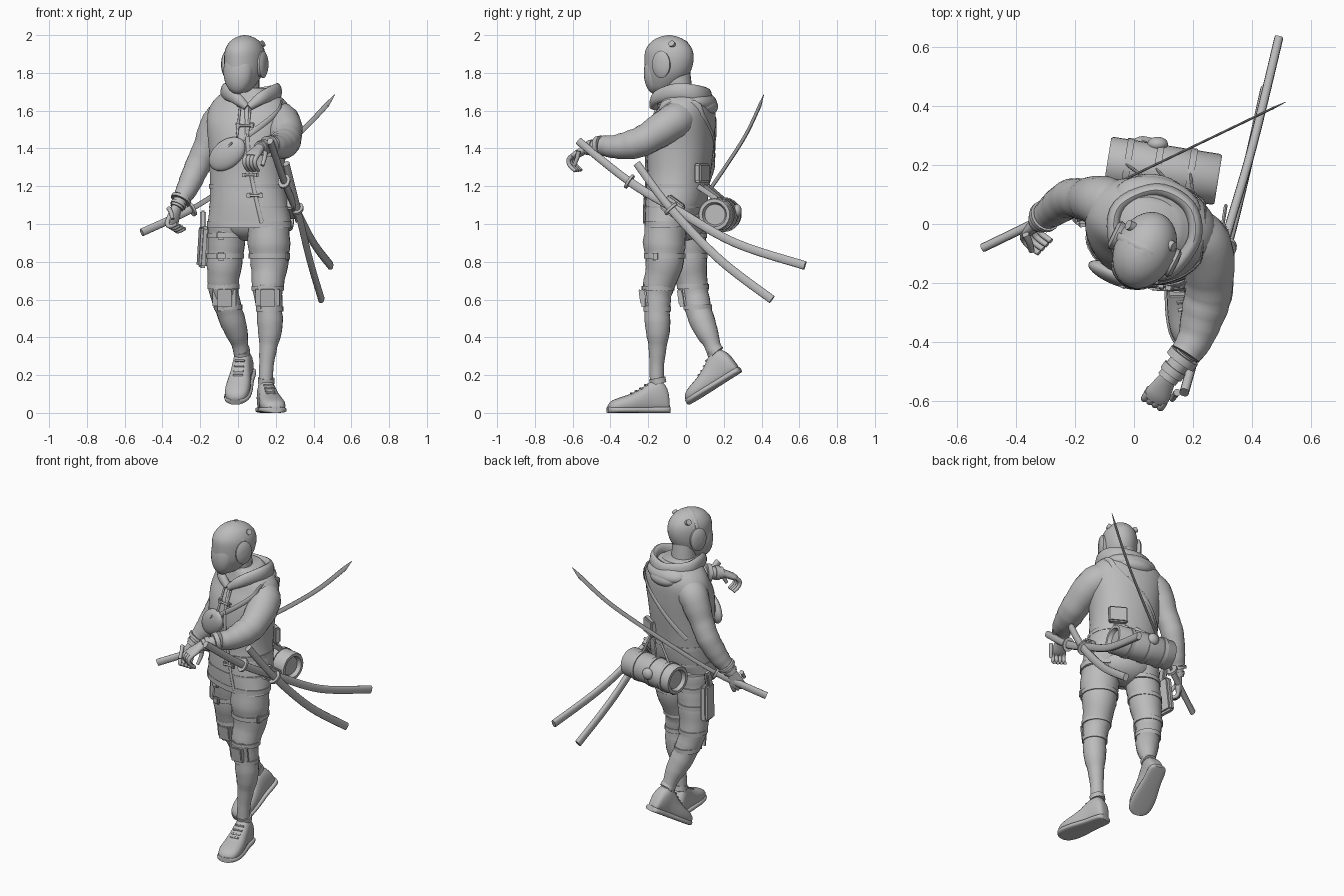
import bpy, bmesh, math
from mathutils import Vector, Matrix, Euler

cube = bpy.data.objects.get("Cube")
if cube:
    bpy.data.objects.remove(cube, do_unlink=True)

UP = Vector((0, 0, 1))
SIDE = Vector((.966, -.26, 0))      # body's left, turned slightly to the front
BACK = UP.cross(SIDE)
HEAD_SIDE = Vector((.9, -.436, 0))  # the head turns further
HEAD_BACK = UP.cross(HEAD_SIDE)

grey = bpy.data.materials.new("plain grey")
grey.use_nodes = True
colour = (.5, .5, .5, 1)
grey.diffuse_color = colour
grey.node_tree.nodes["Principled BSDF"].inputs["Base Color"].default_value = colour


def finish(name, bm):
    """Turn a bmesh into a smooth shaded object with sharp corners kept."""
    bmesh.ops.recalc_face_normals(bm, faces=bm.faces)
    mesh = bpy.data.meshes.new(name)
    bm.to_mesh(mesh)
    bm.free()
    mesh.materials.append(grey)
    mesh.shade_smooth()
    mesh.set_sharp_from_angle(angle=math.radians(45))
    obj = bpy.data.objects.new(name, mesh)
    bpy.context.collection.objects.link(obj)
    return obj


def refine(stations, steps):
    """Smooth curve through stations of position and two half widths."""
    rows = [Vector(tuple(s) + (s[-1],) * (5 - len(s))) for s in stations]
    last = len(rows) - 1
    out = []
    for i in range(last):
        a, b, c, d = (rows[min(max(i + k, 0), last)] for k in (-1, 0, 1, 2))
        for k in range(steps):
            t = k / steps
            out.append(b + (c - a) * (t / 2) + (a * 2 - b * 5 + c * 4 - d) * (t * t / 2)
                       + (b * 3 - a - c * 3 + d) * (t ** 3 / 2))
    return out + [rows[last]]


def loft(name, stations, hint=UP, axis=None, sides=20, steps=1, square=1, folds=0):
    """Skin rounded sections along a path; square below one makes them boxier."""
    rows = refine(stations, steps)
    bm = bmesh.new()
    rings = []
    for i, row in enumerate(rows):
        ahead, behind = rows[min(i + 1, len(rows) - 1)], rows[max(i - 1, 0)]
        t = Vector(axis) if axis else (ahead - behind).to_3d()
        t.normalize()
        s = Vector(hint) - t * t.dot(Vector(hint))
        s.normalize()
        n = t.cross(s)
        ring = []
        for k in range(sides):
            ang = math.tau * k / sides
            c, d = (math.copysign(abs(v) ** square, v) for v in (math.cos(ang), math.sin(ang)))
            swell = 1 + folds * math.sin(i * 1.8 + math.cos(ang + i))
            ring.append(bm.verts.new(row.to_3d() + (s * c * row[3] + n * d * row[4]) * swell))
        rings.append(ring)
    for low, high in zip(rings, rings[1:]):
        for k in range(sides):
            j = (k + 1) % sides
            bm.faces.new((low[k], low[j], high[j], high[k]))
    bm.faces.new(rings[0])
    bm.faces.new(rings[-1])
    return finish(name, bm)


def place(loc, rot, size):
    return Matrix.LocRotScale(Vector(loc), Euler([math.radians(r) for r in rot]), Vector(size))


def ball(name, loc, size, rot=(0, 0, 0)):
    bm = bmesh.new()
    bmesh.ops.create_uvsphere(bm, u_segments=24, v_segments=16, radius=1, matrix=place(loc, rot, size))
    return finish(name, bm)


def box(name, loc, size, rot=(0, 0, -15), bevel=.008):
    bm = bmesh.new()
    bmesh.ops.create_cube(bm, size=1, matrix=place(loc, rot, size))
    bmesh.ops.bevel(bm, geom=bm.edges[:], offset=bevel, segments=2, affect='EDGES')
    return finish(name, bm)


def bar(name, start, end, r, flat=None, **kw):
    return loft(name, [(*start, r, flat or r), (*end, r, flat or r)], **kw)


def at(stations, z):
    """Section of an upright part at height z."""
    return min(refine(stations, 12), key=lambda row: abs(row.z - z))


def strap(name, limb, z, half=.013, grow=.008, **kw):
    row = at(limb, z)
    bar(name, (row.x, row.y, z - half), (row.x, row.y, z + half),
        row[3] + grow, row[4] + grow, hint=SIDE, axis=UP, sides=28, **kw)


# Coat
coat = [(.06, -.08, .98, .228, .125), (.06, -.053, 1.1, .212, .155), (.05, -.037, 1.25, .2, .16),
        (.05, -.03, 1.4, .205, .172), (.055, -.017, 1.52, .222, .165), (.06, 0, 1.6, .22, .145),
        (.06, 0, 1.66, .185, .125), (.05, -.01, 1.72, .1, .1)]
loft("coat", coat, SIDE, UP, sides=40, steps=4, square=.9)
strap("coat_hem", coat, 1, .016, .003, square=.9)
strap("waist_seam", coat, 1.09, .006, .003, square=.9)
ball("trouser_seat", (.05, -.02, 1.02), (.17, .125, .11), (0, 0, -15))


def on_coat(angle, z, out=.005):
    row, ang = at(coat, z), math.radians(angle)
    c, s = (math.copysign(abs(v) ** .9, v) for v in (math.cos(ang), math.sin(ang)))
    return Vector((row.x, row.y, z)) + SIDE * c * (row[3] + out) + BACK * s * (row[4] + out)


# Coat front, toggles and carrying straps
placket = [on_coat(-86 + 20 * k / 6, 1.64 - k * .106) for k in range(7)]
loft("coat_placket", [(*p, .011, .006) for p in placket], SIDE, steps=3, sides=8)
for z, angle in ((1.63, -86), (1.52, -84), (1.26, -76), (1.15, -72)):
    for turn in (-8, 8):
        box("toggle", on_coat(angle + turn, z), (.035, .016, .038))
    bar("toggle_loop", on_coat(angle - 7, z, .01), on_coat(angle + 7, z, .01), .006)
for turn in (-92, -80):
    bar("hood_cord", on_coat(turn, 1.64, .012), on_coat(turn, 1.46, .012), .006)
chest = [on_coat(-100 + 13 * k, 1.41 + .039 * k) for k in range(7)]
rear = [on_coat(40 + 17 * k, 1.64 - .062 * k) for k in range(7)]
loft("shoulder_strap", [(*p, .014, .004) for p in chest + rear], steps=3, sides=8)
ball("chest_bag", on_coat(-107, 1.37, 0), (.115, .035, .075), (0, -35, -22))
bar("bag_zip", on_coat(-120, 1.34, .032), on_coat(-96, 1.43, .032), .005)

# Back pouch and belt
box("back_pouch", on_coat(62, 1.27, .01), (.11, .04, .1), (0, 0, -30))
strap("back_belt", coat, 1.2, .012, .004, square=.9)

# Hood
rim = [(.045, -.165, 1.62, .02), (-.015, -.145, 1.67, .035), (-.065, -.05, 1.7, .045), (-.05, .06, 1.685, .05),
       (.075, .115, 1.665, .055), (.185, .06, 1.685, .05), (.205, -.05, 1.7, .045), (.13, -.155, 1.67, .035),
       (.06, -.17, 1.62, .02)]
loft("hood_rim", [(*p, .024) for p in rim], steps=5, sides=14)
ball("hood_back", (.08, .07, 1.65), (.15, .09, .058), (-12, 0, -15))
ball("hood_fold", (.08, .1, 1.63), (.11, .068, .05), (-20, 0, -15))

# Head, face shield and headset
loft("neck", [(.04, -.03, 1.6, .075), (.045, -.045, 1.8, .068)])
skull = [(.01, -.14, 1.695, .025, .04), (.015, -.125, 1.72, .06, .08), (.03, -.1, 1.79, .092, .12),
         (.036, -.09, 1.86, .102, .135), (.036, -.09, 1.92, .098, .13), (.036, -.09, 1.965, .075, .097),
         (.036, -.09, 1.99, .04, .052), (.036, -.09, 2, .004)]
loft("helmet", skull, HEAD_SIDE, UP, sides=32, steps=4)
head = Vector((.036, -.085, 1.845))
ball("face_shield", head - HEAD_BACK * .075 - UP * .03, (.084, .066, .128), (-6, 0, -26))
for sign in (-1, 1):
    ear = head + HEAD_SIDE * sign * .09
    loft("ear_cup", [(*(ear + HEAD_SIDE * sign * d), r * 1.4, r)
                     for d, r in ((0, .048), (.02, .052), (.03, .04), (.032, .01))], axis=HEAD_SIDE)
    knob = head + HEAD_SIDE * sign * .066 + UP * .1 + HEAD_BACK * .05
    bar("helmet_knob", knob, knob + HEAD_SIDE * sign * .02 + UP * .012, .017)
band = []
for k in range(13):
    ang = math.pi * k / 12
    band.append((*(head + HEAD_SIDE * math.cos(ang) * .11 + UP * math.sin(ang) * .15), .006, .014))
loft("headset_band", band, head - Vector((0, 0, .5)), sides=10)

# Arms
left_arm = [(.15, 0, 1.58, .09), (.235, -.07, 1.54, .095), (.255, -.2, 1.455, .083), (.237, -.29, 1.42, .077),
            (.21, -.38, 1.41, .062), (.175, -.44, 1.415, .053)]
right_arm = [(-.03, .04, 1.59, .095), (-.11, .075, 1.53, .088), (-.17, .085, 1.4, .07), (-.218, .085, 1.3, .066),
             (-.262, .055, 1.2, .059), (-.297, .03, 1.14, .048)]
left_wrist, right_wrist = Vector((.112, -.525, 1.4)), Vector((-.325, .005, 1.085))
for name, arm, wrist in (("left", left_arm, left_wrist), ("right", right_arm, right_wrist)):
    loft(name + "_sleeve", arm, (.3, .2, 1) if name == "left" else SIDE, steps=5, folds=.02)
    cuff = Vector(arm[-1][:3])
    bar(name + "_forearm", cuff, wrist, .036)
    for part in (.05, .55):
        start = cuff.lerp(wrist, part)
        bar(name + "_cuff_band", start, start + (wrist - cuff) * .25, .056 - .025 * part)


def hand(name, wrist, forward, palm):
    f = Vector(forward).normalized()
    s = f.cross(Vector(palm)).normalized()
    d = s.cross(f)
    rows = ((-.01, .028, .024), (.03, .036, .022), (.07, .043, .02), (.095, .038, .014))
    loft(name + "_palm", [(*(wrist + f * k), a, b) for k, a, b in rows], s, f, steps=3)
    for i in range(5):
        base = wrist + f * .08 + s * (i - 1.5) * .021
        path = ((0, 0), (.03, .008), (.04, .04), (.022, .08))
        if i == 4:      # thumb
            base -= f * .055
            path = ((0, 0), (.02, .025), (.045, .045), (.06, .055))
        loft(name + "_finger", [(*(base + f * a + d * b), .0125 - b * .04) for a, b in path], s, steps=3, sides=10)


hand("left_hand", left_wrist, (-.45, -.75, -.45), (0, .1, -1))
hand("right_hand", right_wrist, (-.3, -.25, -.9), (.6, -.6, 0))

# Legs
left_leg = [(.16, -.1, 1.02, .11), (.165, -.115, .9, .112), (.165, -.115, .78, .098), (.158, -.15, .65, .08),
            (.167, -.152, .55, .068), (.17, -.15, .45, .066), (.16, -.15, .35, .048), (.15, -.155, .24, .038),
            (.145, -.155, .14, .038)]
right_leg = [(-.05, 0, 1.02, .11), (-.06, .01, .9, .097), (-.073, .02, .78, .092), (-.075, .04, .65, .078),
             (-.05, .065, .55, .07), (-.015, .1, .45, .064), (.01, .14, .36, .044), (.025, .165, .27, .038)]
for name, leg, bands in (("left", left_leg, (.83, .66, .55)), ("right", right_leg, (.94, .83, .67, .56))):
    loft(name + "_trouser_leg", leg, SIDE, steps=4, folds=.025)
    for z in bands:
        strap(name + "_leg_strap", leg, z, grow=.005)
    knee = at(leg, .61)
    box(name + "_knee_pad", (knee.x - .005, knee.y - .058, .61), (.125, .06, .14), (8, 0, 0), .025)
    box(name + "_pad_plate", (knee.x - .005, knee.y - .086, .615), (.075, .014, .08), (8, 0, 0), .005)

# Thigh gear on the right leg
box("holster", (-.185, .05, .88), (.045, .11, .22), (4, 3, 8), .012)
box("holster_grip", (-.185, .04, 1.02), (.03, .045, .1), (-12, 0, 0))
for z in (.94, .83):
    box("strap_buckle", (-.09, -.1 + (.94 - z) * .1, z), (.05, .02, .045), (0, 0, -10))
box("left_strap_buckle", (.262, -.16, .83), (.02, .04, .05))


# Shoes
def shoe(name, heel, toe):
    heel, f = Vector(heel), (Vector(toe) - Vector(heel))
    f.normalize()
    s = f.cross(UP).normalized()
    u = s.cross(f)
    rows = ((0, .07, .022), (.012, .13, .04), (.05, .175, .048), (.1, .165, .05), (.15, .13, .056),
            (.21, .1, .064), (.27, .08, .064), (.31, .062, .05), (.328, .04, .024))
    loft(name + "_upper", [(*(heel + f * d + u * h / 2), w, h / 2) for d, h, w in rows], s, f, steps=3, square=.8)
    loft(name + "_sole", [(*(heel + f * (d * 1.02 - .004) + u * .016), w + .007, .016) for d, h, w in rows],
         s, f, steps=3, square=.6)
    for d, h in ((.125, .15), (.15, .132), (.175, .117), (.2, .106)):
        mid = heel + f * d + u * (h - .003)
        bar(name + "_lace", mid - s * .026, mid + s * .026, .006, sides=8)
    bar(name + "_collar", heel + f * .058 + u * .155, heel + f * .064 + u * .185, .044)


shoe("left_shoe", (.138, -.09, 0), (.2, -.42, 0))
shoe("right_shoe", (.052, .29, .215), (-.015, .01, .04))

# Bedroll carried behind the waist
a, b = Vector((-.09, .21, 1.05)), Vector((.285, .15, 1.05))
roll = [(.06, .055), (0, .065), (0, .082), (.02, .087), (.98, .087), (1, .082), (1, .065), (.94, .055)]
loft("bedroll", [(*a.lerp(b, t), r) for t, r in roll], axis=b - a, sides=28)
for t in (.15, .42, .72):
    bar("bedroll_strap", a.lerp(b, t), a.lerp(b, t + .06), .092, sides=28)
    top = a.lerp(b, t + .03)
    bar("bedroll_hanger", top + UP * .08, on_coat(100 - t * 60, 1.2), .014, .005)
ball("bedroll_buckle", (.08, .27, 1.07), (.035, .025, .035))


# Swords: each path runs from the grip end over the guard to the tip
def sword(name, path, grip, body):
    points = refine([(*p, 0) for p in path], 6)
    split = 6
    loft(name + "_grip", [(*p.to_3d(), *grip) for p in points[:split + 1]], sides=12, square=.8)
    loft(name + "_body", [(*p.to_3d(), *body) for p in points[split:]], sides=12, square=.7)
    p, q = points[split].to_3d(), points[split + 1].to_3d()
    way = (q - p).normalized() * .007
    bar(name + "_guard", p - way, p + way, .042, .032, sides=16)


sword("upper_sheath", [(.17, -.57, 1.44), (.245, -.3, 1.225), (.31, -.05, 1.075), (.4, .26, .9), (.49, .63, .78)],
      (.021, .016), (.023, .015))
sword("lower_sheath", [(.255, -.26, 1.32), (.315, -.08, 1.08), (.38, .18, .81), (.442, .455, .6)],
      (.021, .016), (.023, .015))
blade = [(-.51, -.08, .955), (-.245, .048, 1.08), (0, .166, 1.24), (.3, .31, 1.46), (.47, .392, 1.63)]
sword("drawn_sword", blade, (.021, .015), (.014, .004))
loft("blade_tip", [(*blade[-1], .014, .004), (.512, .412, 1.685, .002, .001)], sides=12, square=.7)

# Hip mount for the sheaths
box("sheath_mount", (.285, -.07, 1.09), (.045, .11, .09), (-35, 0, -15))
bar("sheath_sling", (.27, -.2, 1.16), (.31, .06, 1.02), .016, .006)
